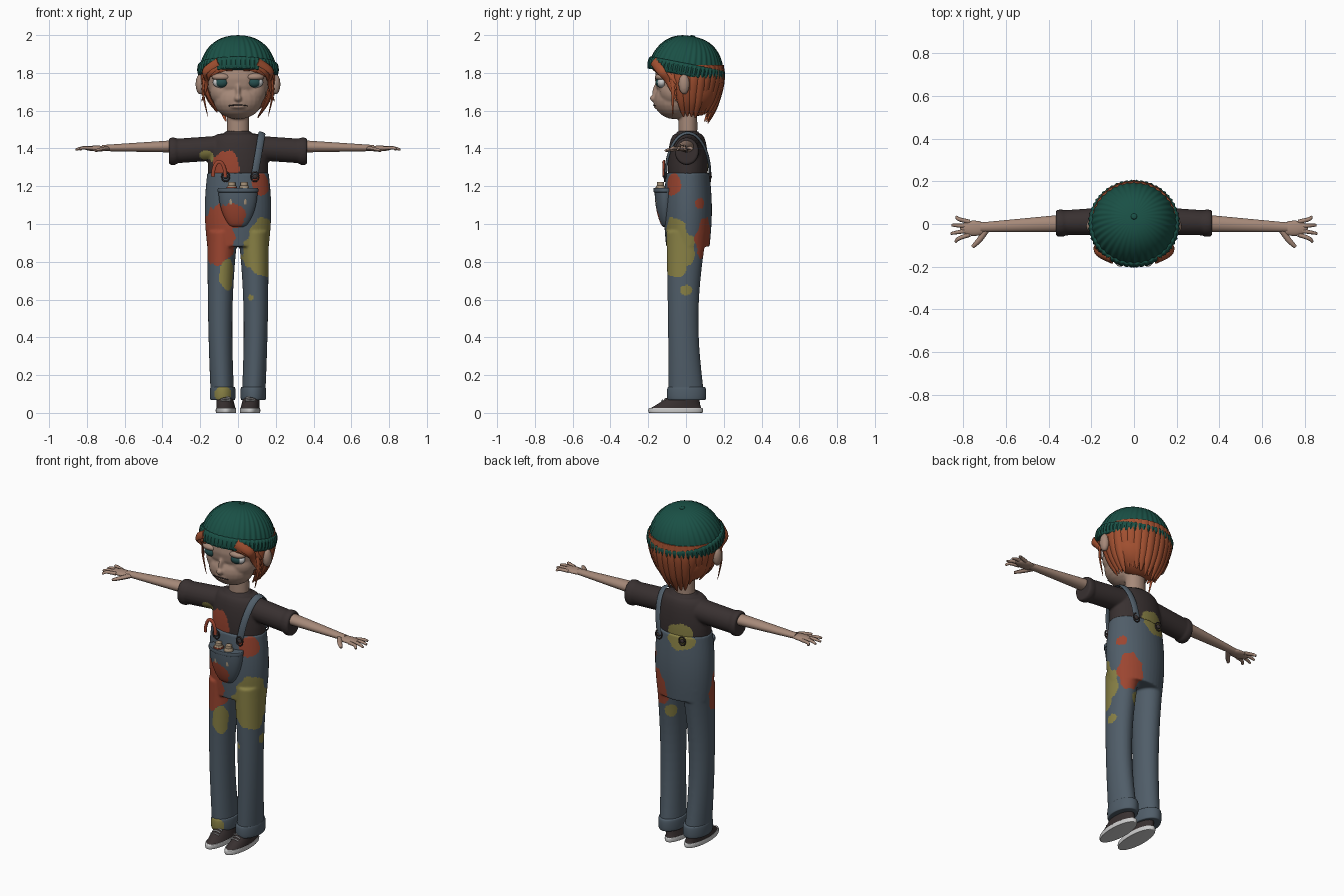
import bpy, bmesh, math, random
from math import sin, cos, pi
from mathutils import Vector, Matrix

random.seed(4)
cube = bpy.data.objects.get("Cube")
if cube:
    bpy.data.objects.remove(cube)


def material(name, *rgb):
    made = bpy.data.materials.new(name)
    made.use_nodes = True
    made.diffuse_color = (*rgb, 1)
    made.node_tree.nodes["Principled BSDF"].inputs["Base Color"].default_value = (*rgb, 1)
    return made


SKIN = material("skin", .38, .25, .19)
HAIR = material("ginger_hair", .36, .08, .03)
WOOL = material("green_wool", .01, .08, .06)
CHARCOAL = material("charcoal_cloth", .04, .03, .03)
DENIM = material("blue_denim", .08, .11, .14)
ORANGE = material("orange_paint", .33, .06, .03)
OLIVE = material("olive_paint", .25, .22, .06)
WHITE = material("white_rubber", .6, .6, .6)
TEAL = material("teal_iris", .02, .08, .08)
CREAM = material("cream_jar", .4, .3, .2)


def bridge(bm, rings):
    """Join a row of rings into one closed skin."""
    rows = [[bm.verts.new(point) for point in ring] for ring in rings]
    for low, high in zip(rows, rows[1:]):
        for i in range(len(low)):
            bm.faces.new((low[i - 1], low[i], high[i], high[i - 1]))
    bm.faces.new(rows[0])
    bm.faces.new(rows[-1])


def loft(bm, shape, side=1, along_x=False, sides=40, steps=16, ribs=0):
    """shape(t) gives height, the two centre values and the two radii of an oval."""
    rings = []
    for step in range(steps + 1):
        height, a, b, wide, deep = shape(step / steps)
        ring = []
        for i in range(sides):
            turn = math.tau * i / sides
            rib = 1 + .014 * cos(ribs * turn) if ribs else 1
            u, v = a + wide * rib * cos(turn), b + deep * rib * sin(turn)
            ring.append((height * side, u, v) if along_x else (u * side, v, height))
        rings.append(ring)
    bridge(bm, rings)


def slab(bm, low, high, centre, radii, edge=.1, **options):
    """Oval slab with rounded rims; edge is the share lost at each end."""
    def shape(t):
        scale = 1 - edge * (1 - abs(sin(pi * t)) ** .5)
        height = (low + high) / 2 - (high - low) / 2 * cos(pi * t)
        return (height, *centre, radii[0] * scale, radii[1] * scale)
    loft(bm, shape, **options)


def smooth_path(points, steps=6):
    """Catmull-Rom path through the points."""
    points = [Vector(p) for p in points]
    ends = [points[0], *points, points[-1]]
    path = []
    for a, b, c, d in zip(ends, ends[1:], ends[2:], ends[3:]):
        for t in (step / steps for step in range(steps)):
            path.append(b + t / 2 * (c - a + t * (2 * a - 5 * b + 4 * c - d + t * (3 * (b - c) + d - a))))
    return path + [points[-1]]


def sweep(bm, points, width, depth, hub, tip=.1):
    """Flattened strand along a path, its thin side facing away from hub."""
    path = smooth_path(points)
    rings = []
    for i, point in enumerate(path):
        along = (path[min(i + 1, len(path) - 1)] - path[max(i - 1, 0)]).normalized()
        away = point - Vector(hub)
        away = (away - along * away.dot(along)).normalized()
        across = along.cross(away) * width
        taper = 1 - (1 - tip) * (i / (len(path) - 1)) ** 2
        rings.append([point + taper * (across * cos(turn) + away * depth * sin(turn))
                      for turn in (pi * j / 4 for j in range(8))])
    bridge(bm, rings)


def ball(bm, centre, size):
    place = Matrix.Translation(centre) @ Matrix.Diagonal((*size, 1))
    bmesh.ops.create_uvsphere(bm, u_segments=24, v_segments=12, radius=1, matrix=place)


def build(name, bm, base, fuse=False, splashes=()):
    """Turn bm into an object, optionally fused into one skin and splashed with paint."""
    bmesh.ops.recalc_face_normals(bm, faces=bm.faces)
    obj = bpy.data.objects.new(name, bpy.data.meshes.new(name))
    bm.to_mesh(obj.data)
    bm.free()
    bpy.context.collection.objects.link(obj)
    if fuse:
        remesh = obj.modifiers.new("fuse", "REMESH")
        remesh.mode, remesh.voxel_size = "VOXEL", .0065
        soften = obj.modifiers.new("soften", "SMOOTH")
        soften.factor, soften.iterations = .5, 4
        depsgraph = bpy.context.evaluated_depsgraph_get()
        fused = bpy.data.meshes.new_from_object(obj.evaluated_get(depsgraph))
        obj.modifiers.clear()
        obj.data = fused
    palette = [base, ORANGE, OLIVE] if splashes else [base]
    obj.data.materials.clear()
    for entry in palette:
        obj.data.materials.append(entry)
    for face in obj.data.polygons:
        face.use_smooth = True
        face.material_index = 0
        x, y, z = face.center
        ragged = 1 + .1 * sin(70 * z + 40 * x) + .1 * sin(90 * y - 90 * x)
        for paint, px, py, pz, wide, tall in splashes:
            if ((x - px) ** 2 + (y - py) ** 2) / wide ** 2 + ((z - pz) / tall) ** 2 < ragged:
                face.material_index = palette.index(paint)
    obj.data.set_sharp_from_angle(angle=math.radians(50))


new = bmesh.new
SIDES = (-1, 1)

# Head: skull, jaw, cheeks, ears, nose, lips and neck
bm = new()
ball(bm, (0, 0, 1.77), (.178, .165, .17))
ball(bm, (0, -.06, 1.655), (.13, .11, .1))
slab(bm, 1.4, 1.64, centre=(0, .01), radii=(.058, .05))
for side in SIDES:
    ball(bm, (.07 * side, -.06, 1.7), (.08, .08, .08))
    ball(bm, (.2 * side, -.01, 1.74), (.025, .03, .055))
ball(bm, (0, -.17, 1.665), (.02, .022, .018))
ball(bm, (0, -.16, 1.7), (.012, .018, .04))
for lip in (1.62, 1.638):
    ball(bm, (0, -.157, lip), (.04, .015, .009))
build("head", bm, SKIN, fuse=True)

# Half-closed eyes and brows
whites, irises, lids, brows = new(), new(), new(), new()
for side in SIDES:
    eye = Vector((.086 * side, -.128, 1.75))
    ball(whites, eye, (.048, .028, .03))
    ball(irises, eye - Vector((0, .01, 0)), (.034, .023, .027))
    ball(lids, eye + Vector((0, 0, .028)), (.053, .036, .022))
    sweep(brows, [(x * side, -.17 + 2.5 * x * x, 1.82) for x in (.03, .08, .13)],
          width=.01, depth=.006, hub=(0, 0, 1.8), tip=.4)
build("eye_whites", whites, WHITE)
build("irises", irises, TEAL)
build("eyelids", lids, SKIN)
build("eyebrows", brows, HAIR)

# Drooping mouth line
bm = new()
sweep(bm, [(x, -.173 + 5 * x * x, 1.63 - 2 * x * x) for x in (-.05, -.03, 0, .03, .05)],
      width=.003, depth=.004, hub=(0, 0, 1.63), tip=.6)
build("mouth_line", bm, CHARCOAL)

# Hair: a shell, locks hanging round the back, and a swept fringe
bm = new()
ball(bm, (0, .05, 1.73), (.18, .132, .16))
LOCKS = 19
for i in range(LOCKS):
    turn = math.radians(212) * (i / (LOCKS - 1) - .5)
    length = .31 - .05 * abs(sin(turn)) + random.uniform(-.03, .02)
    path = []
    for t in (0, .3, .7, 1):
        reach = .18 + .06 * t - .13 * t * t
        path.append((sin(turn) * reach, .015 + cos(turn) * reach * .93, 1.84 - length * t))
    sweep(bm, path, width=.036, depth=.018, hub=(0, .015, 1.7))
for side in SIDES:
    for i in range(4):
        start, drop = .035 * i, .03 * i
        sweep(bm, [(start * side, -.168, 1.86), ((start + .07) * side, -.158 + start / 4, 1.83 - drop / 4),
                   (.165 * side, -.09, 1.79 - drop / 2), (.192 * side, -.05, 1.74 - drop)],
              width=.026, depth=.012, hub=(0, 0, 1.75))
    sweep(bm, [(.17 * side, -.07, 1.8), (.185 * side, -.07, 1.7), (.16 * side, -.07, 1.57)],
          width=.012, depth=.008, hub=(0, 0, 1.7))
build("hair", bm, HAIR)

# Ribbed knitted hat with a folded band, tipped backwards
bm = new()
loft(bm, lambda t: (.212 * sin(pi / 2 * t), 0, 0, .205 * cos(1.55 * t) ** .85, .2 * cos(1.55 * t) ** .85),
     sides=216, ribs=36)
slab(bm, 0, .066, centre=(0, 0), radii=(.213, .206), sides=216, ribs=54)
ball(bm, (0, 0, .212), (.014, .014, .006))
bm.transform(Matrix.Translation((0, -.005, 1.785)) @ Matrix.Rotation(math.radians(-11), 4, "X"))
build("beanie_hat", bm, WOOL)

# Shirt with rolled sleeves
bm = new()
slab(bm, 1.14, 1.48, centre=(0, .01), radii=(.16, .106), edge=.6)
slab(bm, 1.44, 1.492, centre=(0, .01), radii=(.07, .058))
for side in SIDES:
    loft(bm, lambda t: (.06 + .29 * t, .015 - .01 * t, 1.405 - .02 * t, .068 - .01 * t, .065), side, along_x=True)
    slab(bm, .322, .366, centre=(.004, 1.385), radii=(.064, .073), edge=.2, side=side, along_x=True)
build("shirt", bm, CHARCOAL, fuse=True, splashes=[
    (ORANGE, -.07, -.1, 1.31, .08, .08), (OLIVE, -.17, -.06, 1.35, .04, .04), (OLIVE, -.04, .11, 1.29, .08, .05)])

# Arms and hands
bm = new()
for side in SIDES:
    loft(bm, lambda t: (.3 + .42 * t, .005 - .02 * t, 1.412 - .01 * t, .042 - .02 * t, .034 - .018 * t),
         side, along_x=True)
    ball(bm, (.75 * side, -.02, 1.4), (.065, .036, .015))
    for i in range(4):
        root, tip = -.05 + .02 * i, -.085 + .04 * i
        reach = .868 - .022 * abs(i - 1.4)
        sweep(bm, [(.77 * side, root, 1.4), (.82 * side, (root + tip) / 2, 1.403), (reach * side, tip, 1.394)],
              width=.0105, depth=.01, hub=(.8 * side, root, 1), tip=.55)
    sweep(bm, [(.69 * side, -.025, 1.4), (.725 * side, -.075, 1.395), (.757 * side, -.108, 1.388)],
          width=.015, depth=.012, hub=(.7 * side, 0, 1), tip=.5)
build("arms_and_hands", bm, SKIN)

# Overalls: trunk and legs fused, then splashed
bm = new()
loft(bm, lambda t: (.88 + .39 * t, 0, .01, .163 + .013 * sin(pi * t), .115 + .012 * sin(pi * t)))
for side in SIDES:
    loft(bm, lambda t: (.08 + .88 * t, .082 + .012 * sin(pi * t), .003 - .018 * sin(pi * t),
                        .062 + .02 * t ** 3, .095 + .012 * t - .02 * sin(pi * t)), side)
build("overalls", bm, DENIM, fuse=True, splashes=[
    (ORANGE, -.12, -.08, .93, .11, .15), (ORANGE, -.06, -.12, 1.04, .09, .08),
    (OLIVE, .12, -.05, .87, .1, .16), (OLIVE, -.05, -.09, .73, .05, .09),
    (OLIVE, .06, -.1, .61, .02, .02), (OLIVE, .15, 0, .65, .03, .03),
    (OLIVE, -.05, .12, 1.24, .08, .05), (OLIVE, .04, .08, .78, .04, .04),
    (ORANGE, .13, -.08, 1.21, .06, .06), (ORANGE, .17, .09, 1.11, .04, .04),
    (ORANGE, .11, .1, .92, .07, .11)])

# Turned-up trouser cuffs
bm = new()
for side in SIDES:
    slab(bm, .068, .137, centre=(.081, .003), radii=(.068, .104), side=side, sides=64)
build("trouser_cuffs", bm, DENIM, splashes=[(OLIVE, -.08, -.1, .1, .05, .04)])

# Bib pocket with a hem
bm = new()
loft(bm, lambda t: (.985 + .19 * t, 0, -.11, .03 + .073 * sin(pi / 2 * t) ** .6, .01 + .046 * sin(pi / 2 * t) ** .6),
     sides=64, steps=24)
slab(bm, 1.168, 1.19, centre=(0, -.112), radii=(.108, .06), edge=.05, sides=64)
build("bib_pocket", bm, DENIM, splashes=[(ORANGE, -.04, -.14, 1.04, .08, .07)])

# Two jars standing in the pocket
jars, label = new(), new()
for side in SIDES:
    spot = (.033 * side, -.135)
    slab(jars, 1.1, 1.205, spot, (.027, .026), edge=.3)
    slab(jars, 1.2, 1.222, spot, (.019, .018))
slab(label, 1.186, 1.197, (-.033, -.135), (.028, .027), edge=.05)
build("paint_jars", jars, CREAM)
build("jar_label", label, ORANGE)

# Shoulder strap
bm = new()
arc = [pi * i / 10 for i in range(11)]
sweep(bm, [(.087 + .04 * sin(a), .01 - .118 * cos(a), 1.25 + .232 * sin(a)) for a in arc],
      width=.019, depth=.006, hub=(.07, .01, 1.3), tip=1)
build("shoulder_strap", bm, DENIM)

# Loose strap drooping in a loop on the other side
bm = new()
sweep(bm, [(-.1 + .033 * cos(a), -.118, 1.25 + .08 * sin(a)) for a in arc],
      width=.01, depth=.007, hub=(-.1, 0, 1.26), tip=1)
build("loose_strap", bm, ORANGE)

# Buttons with wire loops, front and back
bm = new()
for x in (.09, -.065):
    for y in (-.113, .129):
        ball(bm, (x, y, 1.25), (.013, .008, .013))
        sweep(bm, [(x + .02 * cos(2 * a), y, 1.25 + .025 * sin(2 * a)) for a in arc],
              width=.004, depth=.004, hub=(x, y, 1.25), tip=1)
build("buckles", bm, CHARCOAL)

# Shoes with pale soles and laces
soles, uppers, laces = new(), new(), new()
for side in SIDES:
    slab(soles, 0, .026, centre=(.064, -.055), radii=(.054, .145), edge=.06, side=side)
    loft(uppers, lambda t: (.022 + .08 * t, .064 + .01 * t, -.055 + .055 * t, .051 - .01 * t, .14 - .07 * t ** .8),
         side)
    for i in range(3):
        y, z = -.125 + .016 * i, .068 + .008 * i
        sweep(laces, [((.065 + across) * side, y, z - 9 * across ** 2) for across in (-.026, 0, .026)],
              width=.004, depth=.004, hub=(.065 * side, y, 0), tip=.8)
build("shoe_soles", soles, WHITE)
build("shoe_uppers", uppers, CHARCOAL)
build("shoe_laces", laces, WHITE)
